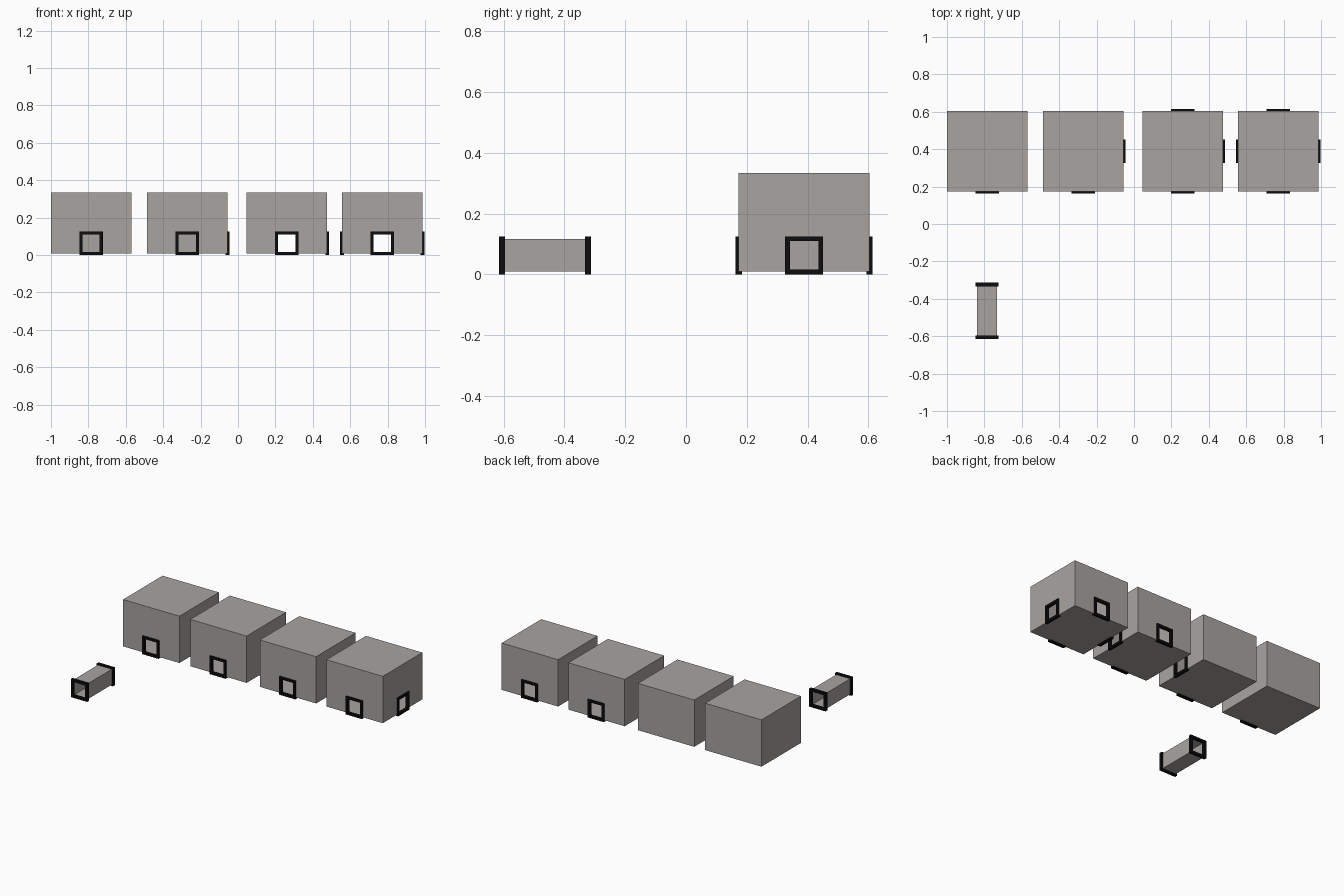
import bpy, bmesh, math
from mathutils import Matrix, Vector

if "Cube" in bpy.data.objects:
    bpy.data.objects.remove(bpy.data.objects["Cube"])

FLOOR, TOP = 0.009, 0.333        # room floor and ceiling heights
HALF = 0.2155                    # half the room width
ROOM_Y = 0.389
DOOR = 0.0535                    # half the doorway width
DOOR_TOP = FLOOR + 2 * DOOR
FRAME_OUT, FRAME_IN, FRAME_DEPTH = 0.0625, 0.0465, 0.02


def material(name, rgb):
    m = bpy.data.materials.new(name)
    m.diffuse_color = (*rgb, 1)
    m.use_nodes = True
    m.node_tree.nodes["Principled BSDF"].inputs["Base Color"].default_value = m.diffuse_color
    return m


STONE = material("warm grey wall", (0.39, 0.37, 0.355))
BLACK = material("black frame", (0.004, 0.004, 0.004))


def finish(bm, name, mat):
    bmesh.ops.remove_doubles(bm, verts=bm.verts, dist=1e-5)
    me = bpy.data.meshes.new(name)
    bm.to_mesh(me)
    bm.free()
    me.materials.append(mat)
    ob = bpy.data.objects.new(name, me)
    bpy.context.collection.objects.link(ob)
    return ob


def face(bm, pts):
    return bm.faces.new([bm.verts.new(p) for p in pts])


# Square door frame: a ring of four mitred bars, facing the given direction
def door_frame(name, centre, angle):
    bm = bmesh.new()
    rings = []
    for half, y in ((FRAME_OUT, -1), (FRAME_OUT, 1), (FRAME_IN, 1), (FRAME_IN, -1)):
        rings.append([bm.verts.new((sx * half, y * FRAME_DEPTH / 2, sz * half))
                      for sx, sz in ((-1, -1), (1, -1), (1, 1), (-1, 1))])
    for r in range(4):
        a, b = rings[r], rings[(r + 1) % 4]
        for i in range(4):
            j = (i + 1) % 4
            bm.faces.new((a[i], a[j], b[j], b[i]))
    bmesh.ops.recalc_face_normals(bm, faces=bm.faces)
    bm.transform(Matrix.Translation(centre) @ Matrix.Rotation(angle, 4, 'Z'))
    finish(bm, name, BLACK)


SIDES = {"front": 0, "right": math.pi / 2, "back": math.pi, "left": -math.pi / 2}


# Hollow thin-walled room with a doorway cut in each listed side
def room(name, x, doors):
    bm = bmesh.new()
    h = HALF
    centre = Vector((x, ROOM_Y, 0))
    face(bm, [(-h, -h, TOP), (h, -h, TOP), (h, h, TOP), (-h, h, TOP)])
    face(bm, [(-h, h, FLOOR), (h, h, FLOOR), (h, -h, FLOOR), (-h, -h, FLOOR)])
    for side, angle in SIDES.items():
        outline = [(-h, FLOOR)]
        if side in doors:
            outline += [(-DOOR, FLOOR), (-DOOR, DOOR_TOP), (DOOR, DOOR_TOP), (DOOR, FLOOR)]
        outline += [(h, FLOOR), (h, TOP), (-h, TOP)]
        rot = Matrix.Rotation(angle, 3, 'Z')
        face(bm, [rot @ Vector((px, -h, pz)) for px, pz in outline])
        if side in doors:
            pos = centre + rot @ Vector((0, -h, FRAME_OUT))
            door_frame(f"{name}_{side}_door_frame", pos, angle)
    bm.transform(Matrix.Translation(centre))
    finish(bm, name, STONE)


room("one_door_room", -0.785, ["front"])
room("two_door_room", -0.271, ["front", "right"])
room("three_door_room", 0.261, ["front", "right", "back"])
room("four_door_room", 0.771, ["front", "right", "back", "left"])

# Open-ended corridor tube with a frame at each end
CX, Y0, Y1 = -0.786, -0.605, -0.323
bm = bmesh.new()
corners = [(CX - DOOR, FLOOR), (CX + DOOR, FLOOR), (CX + DOOR, DOOR_TOP), (CX - DOOR, DOOR_TOP)]
for i in range(4):
    (ax, az), (bx, bz) = corners[i], corners[(i + 1) % 4]
    face(bm, [(ax, Y0, az), (ax, Y1, az), (bx, Y1, bz), (bx, Y0, bz)][::-1])
finish(bm, "corridor", STONE)
door_frame("corridor_front_frame", Vector((CX, Y0, FRAME_OUT)), 0)
door_frame("corridor_back_frame", Vector((CX, Y1, FRAME_OUT)), 0)
